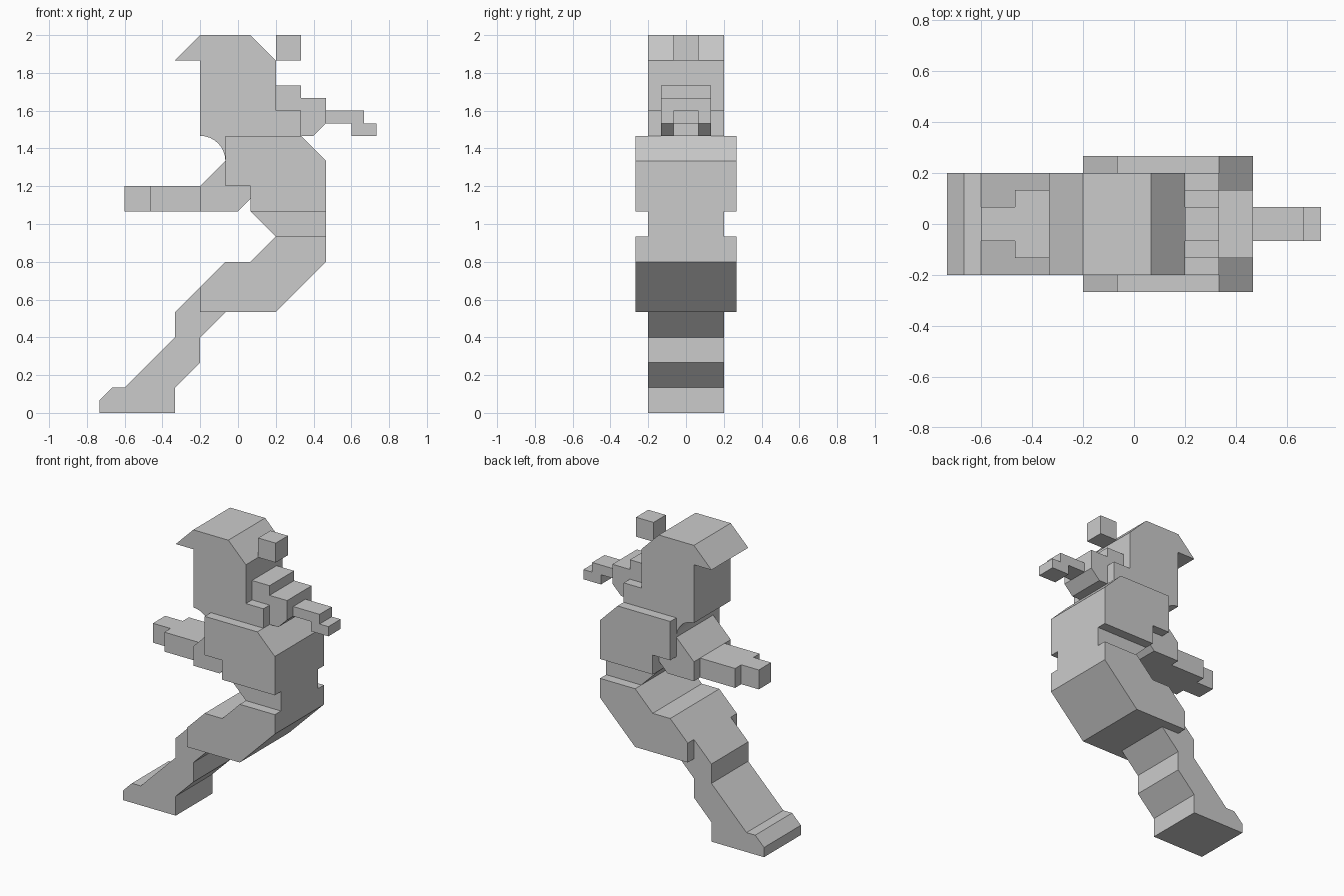
import bpy, bmesh, math

if "Cube" in bpy.data.objects:
    bpy.data.objects.remove(bpy.data.objects["Cube"])

U = 1 / 15  # the model sits on a 1/15 unit lattice


def slab(name, half_width, profile):
    """Extrude an x-z profile symmetrically along y (all in lattice units)."""
    bm = bmesh.new()
    face = bm.faces.new([bm.verts.new((x * U, -half_width * U, z * U)) for x, z in profile])
    ext = bmesh.ops.extrude_face_region(bm, geom=[face])
    moved = [g for g in ext["geom"] if isinstance(g, bmesh.types.BMVert)]
    bmesh.ops.translate(bm, verts=moved, vec=(0, 2 * half_width * U, 0))
    bmesh.ops.recalc_face_normals(bm, faces=bm.faces)
    mesh = bpy.data.meshes.new(name)
    bm.to_mesh(mesh)
    bm.free()
    obj = bpy.data.objects.new(name, mesh)
    bpy.context.collection.objects.link(obj)
    return obj


def box(x0, x1, z0, z1):
    return [(x0, z0), (x1, z0), (x1, z1), (x0, z1)]


# Head with fringe, nape block and hair knot
slab("head", 3, [(-3, 22), (5, 22), (5, 24), (3, 24), (3, 28), (1, 30),
                 (-3, 30), (-5, 28), (-3, 28)])
slab("hair_knot", 1, box(3, 5, 28, 30))

# Stepped ponytail
slab("ponytail_base", 2, [(3, 22), (6, 22), (7, 23), (7, 25), (5, 25), (5, 26), (3, 26)])
slab("ponytail_tip", 1, [(7, 23), (9, 23), (9, 22), (11, 22), (11, 23), (10, 23),
                         (10, 24), (7, 24)])

# Curved collar under the chin
arc = [(-3 + 2 * math.sin(a), 20 + 2 * math.cos(a))
       for a in (i * math.pi / 16 for i in range(9))]
slab("collar", 3, arc + [(-1, 22)])

# Torso and waist
slab("torso", 4, [(-1, 18), (1, 18), (1, 16), (7, 16), (7, 20), (5, 22), (-1, 22)])
slab("waist", 3, [(3, 14), (7, 14), (7, 16), (1, 16)])

# Arms reaching forward, narrowing to the hands
slab("upper_arm", 3, [(-3, 16), (0, 16), (1, 17), (1, 18), (-1, 18), (-1, 20), (-3, 18)])
slab("forearm", 2, box(-7, -3, 16, 18))
slab("hand", 1, box(-9, -7, 16, 18))

# Hips with thighs, then lower leg and foot
slab("hips", 4, [(3, 14), (1, 12), (-1, 12), (-3, 10), (-3, 8), (3, 8), (7, 12), (7, 14)])
slab("lower_leg", 3, [(-3, 10), (-5, 8), (-5, 6), (-9, 2), (-10, 2), (-11, 1), (-11, 0),
                      (-5, 0), (-5, 2), (-3, 4), (-3, 6), (-1, 8), (-3, 8)])
